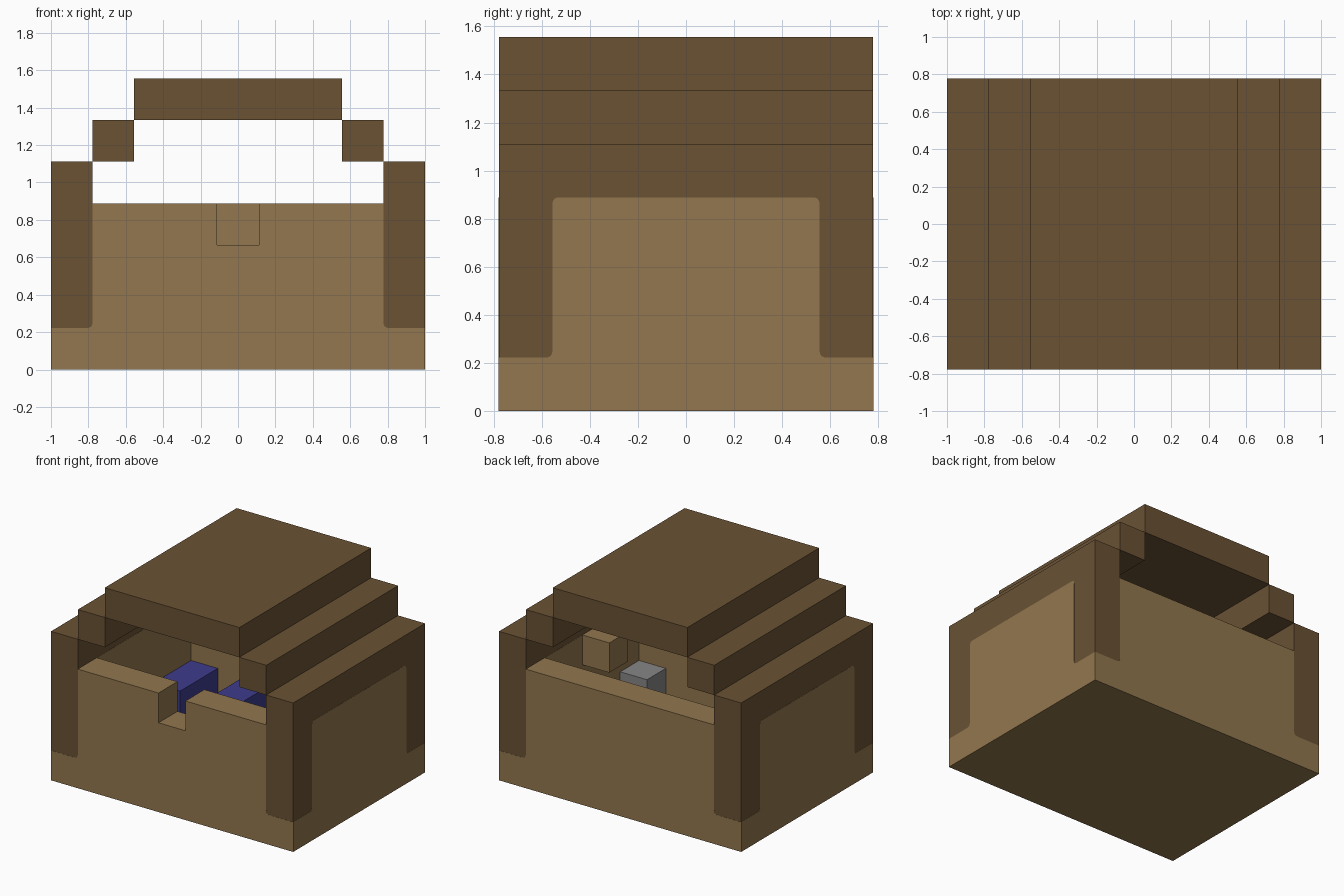
import bpy
import bmesh
from mathutils import Vector

cube = bpy.data.objects.get("Cube")
if cube:
    bpy.data.objects.remove(cube, do_unlink=True)

UNIT = 2 / 9              # one block of the building grid
WIDE, DEEP = 9, 7         # grid size in x and y
PROUD = 0.005             # how far panels stand out of the frame, in blocks
ROUND = 0.13              # rounding of the panel corners, in blocks


def material(name, rgb):
    colour = [((c / 255 + 0.055) / 1.055) ** 2.4 for c in rgb] + [1]
    mat = bpy.data.materials.new(name)
    mat.use_nodes = True
    mat.diffuse_color = colour
    mat.node_tree.nodes["Principled BSDF"].inputs["Base Color"].default_value = colour
    return mat


light_wood = material("light wood", (146, 119, 78))
dark_wood = material("dark wood", (106, 82, 52))
blue = material("blue cloth", (61, 59, 140))
grey = material("grey stone", (134, 134, 134))


def finish(name, bm, mat):
    """Move from grid blocks to model units and make the object."""
    bmesh.ops.recalc_face_normals(bm, faces=bm.faces)
    for v in bm.verts:
        v.co = (v.co - Vector((WIDE / 2, DEEP / 2, 0))) * UNIT
    mesh = bpy.data.meshes.new(name)
    bm.to_mesh(mesh)
    bm.free()
    mesh.materials.append(mat)
    obj = bpy.data.objects.new(name, mesh)
    bpy.context.collection.objects.link(obj)
    return obj


def box(name, low, high, mat):
    low, high = Vector(low), Vector(high)
    bm = bmesh.new()
    bmesh.ops.create_cube(bm, size=1)
    for v in bm.verts:
        v.co = (low + high) / 2 + v.co * (high - low)
    return finish(name, bm, mat)


def wall(name, profile, place, start, end, mat):
    """Extrude a profile of (along, up, rounded) corners from start to end."""
    outline = []
    for n, (a, k, rounded) in enumerate(profile):
        p = Vector((a, k))
        if not rounded:
            outline.append(p)
            continue
        before = p + (Vector(profile[n - 1][:2]) - p).normalized() * ROUND
        after = p + (Vector(profile[(n + 1) % len(profile)][:2]) - p).normalized() * ROUND
        for t in (0, 0.25, 0.5, 0.75, 1):
            outline.append(before * (1 - t) ** 2 + p * 2 * t * (1 - t) + after * t ** 2)
    bm = bmesh.new()
    face = bm.faces.new([bm.verts.new(place(p.x, start, p.y)) for p in outline])
    result = bmesh.ops.extrude_face_region(bm, geom=[face])
    shift = Vector(place(0, end, 0)) - Vector(place(0, start, 0))
    for v in result["geom"]:
        if isinstance(v, bmesh.types.BMVert):
            v.co += shift
    return finish(name, bm, mat)


def panel_profile(length, round_top, notch=()):
    """Wide foot with a narrower panel between the corner posts."""
    return [(0, 0, False), (length, 0, False), (length, 1, False),
            (length - 1, 1, True), (length - 1, 4, round_top),
            *notch, (1, 4, round_top), (1, 1, True), (0, 1, False)]


def along_x(a, depth, k):
    return (a, depth, k)


def along_y(a, depth, k):
    return (depth, a, k)


# Floor and light walls; the front wall has a notch in its top edge
box("floor", (1, 1, 0), (WIDE - 1, DEEP - 1, 1), light_wood)
notch = [(5, 4, False), (5, 3, False), (4, 3, False), (4, 4, False)]
wall("front_wall", panel_profile(WIDE, False, notch), along_x, -PROUD, 1, light_wood)
wall("back_wall", panel_profile(WIDE, False), along_x, DEEP - 1, DEEP + PROUD, light_wood)

# Dark side frames with light panels, and the stepped roof
for side, i in (("right", 0), ("left", WIDE - 1)):
    box(side + "_side_frame", (i, 0, 1), (i + 1, DEEP, 5), dark_wood)
    wall(side + "_side_panel", panel_profile(DEEP, True), along_y,
         i - PROUD, i + 1 + PROUD, light_wood)
    step = 1 if side == "right" else WIDE - 2
    box(side + "_roof_step", (step, 0, 5), (step + 1, DEEP, 6), dark_wood)
box("roof_top", (2, 0, 6), (WIDE - 2, DEEP, 7), dark_wood)

# Furniture inside
for name, i in (("right_bed", 1), ("left_bed", 3)):
    box(name, (i, 4, 1), (i + 1, 6, 2), blue)
box("stone_block", (7, 1, 1), (8, 2, 2), grey)
box("wall_shelf", (7, 3, 3), (8, 4, 4), light_wood)
